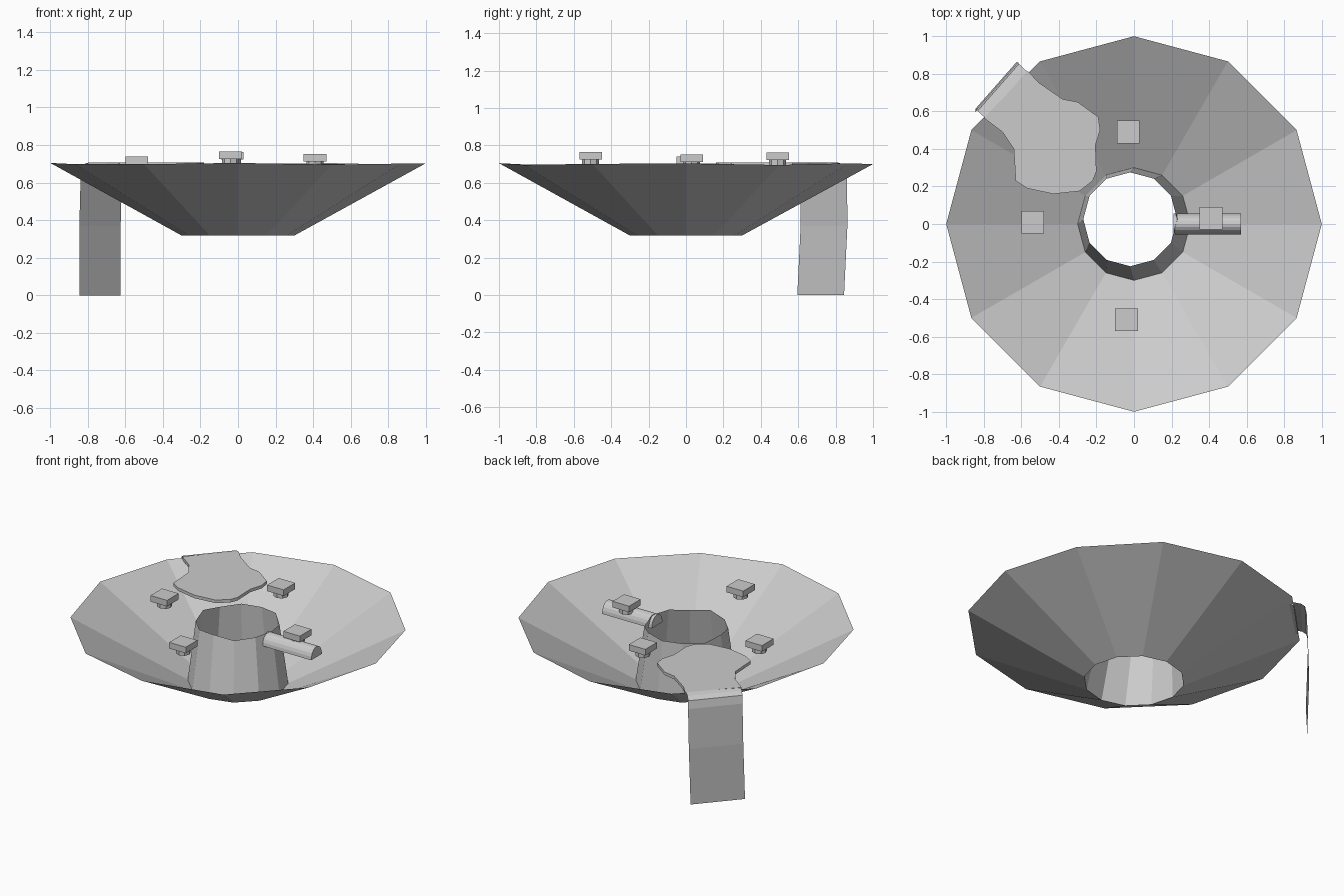
import bpy, bmesh, math
from mathutils import Vector

if "Cube" in bpy.data.objects:
    bpy.data.objects.remove(bpy.data.objects["Cube"])

grey = bpy.data.materials.new("light_grey")
grey.diffuse_color = (0.6, 0.6, 0.6, 1)
grey.use_nodes = True
grey.node_tree.nodes["Principled BSDF"].inputs["Base Color"].default_value = grey.diffuse_color


def make(name, bm):
    me = bpy.data.meshes.new(name)
    bm.to_mesh(me)
    bm.free()
    me.materials.append(grey)
    ob = bpy.data.objects.new(name, me)
    bpy.context.collection.objects.link(ob)
    return ob


def ring(bm, r, z, cx=0, cy=0, wave=0, n=12):
    return [bm.verts.new((cx + r * math.sin(2 * math.pi * i / n),
                          cy + r * math.cos(2 * math.pi * i / n),
                          z + wave * math.sin(i * 2.3))) for i in range(n)]


def bridge(bm, a, b):
    n = len(a)
    for i in range(n):
        j = (i + 1) % n
        bm.faces.new((a[i], a[j], b[j], b[i]))


def prism(bm, low, high):
    bridge(bm, low, high)
    bm.faces.new(low)
    bm.faces.new(high)
    bmesh.ops.recalc_face_normals(bm, faces=bm.faces[:])


# Open faceted bowl
bm = bmesh.new()
bridge(bm, ring(bm, 1.0, 0.70, wave=0.005), ring(bm, 0.30, 0.318))
make("bowl", bm)

# Hollow leaning centre column with uneven lip
bm = bmesh.new()
bridge(bm, ring(bm, 0.30, 0.318), ring(bm, 0.25, 0.695, -0.02, 0.025, 0.01))
make("centre_column", bm)

# Four small capped posts
for x, y, top in ((-.54, .01, .74), (-.03, .49, .762), (.41, .03, .752), (-.04, -.51, .765)):
    bm = bmesh.new()
    prism(bm, ring(bm, 0.045, top - 0.075, x, y, n=8), ring(bm, 0.045, top - 0.035, x, y, n=8))
    box = bmesh.new()
    bmesh.ops.create_cube(box, size=1)
    for v in box.verts:
        v.co = (x + v.co.x * 0.12, y + v.co.y * 0.12, top - 0.02 + v.co.z * 0.04)
    make("post_cap", box)
    make("post_stem", bm)

# Arched spout with a flat underside
bm = bmesh.new()
arc = [(0.056 * math.cos(math.pi * i / 10), 0.63 + 0.07 * math.sin(math.pi * i / 10))
       for i in range(11)]
prism(bm, [bm.verts.new((0.21, y, z)) for y, z in arc],
      [bm.verts.new((0.57, y, z)) for y, z in arc])
make("spout", bm)

# Flat irregular pool overlapping the rim
outline = [(-.80, .565), (-.70, .49), (-.64, .40), (-.63, .23), (-.57, .19), (-.43, .16),
           (-.29, .175), (-.22, .23), (-.20, .28), (-.205, .42), (-.18, .50), (-.19, .57),
           (-.30, .65), (-.38, .665), (-.51, .755), (-.56, .81)]
bm = bmesh.new()
prism(bm, [bm.verts.new((x, y, 0.688)) for x, y in outline],
      [bm.verts.new((x, y, 0.708)) for x, y in outline])
make("pool", bm)

# Sheet of water curling over the rim and falling to the ground
path = [(-.68, .688, .708), (-.705, .71, .70), (-.722, .728, .68), (-.728, .736, .63),
        (-.735, .738, .37), (-.735, .72, 0)]
side = Vector((0.11, 0.125, 0))
bm = bmesh.new()
rows = []
for p in path:
    c = Vector(p)
    rows.append((bm.verts.new(c - side), bm.verts.new(c + side)))
# join the sheet to the pool edge
rows.insert(0, (bm.verts.new((-.80, .565, .708)), bm.verts.new((-.56, .81, .708))))
for a, b in zip(rows, rows[1:]):
    bm.faces.new((a[0], a[1], b[1], b[0]))
bmesh.ops.recalc_face_normals(bm, faces=bm.faces[:])
make("waterfall", bm)
